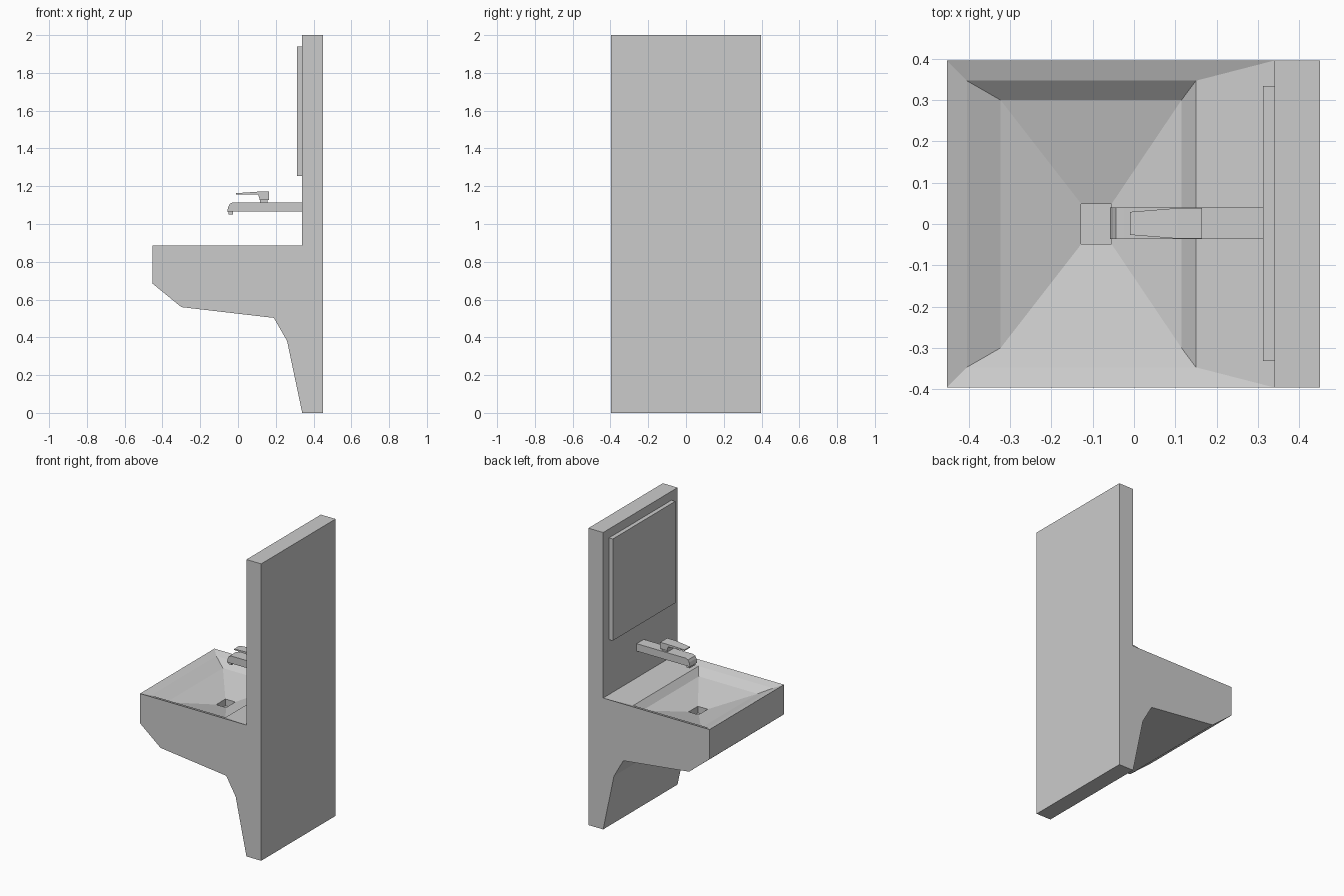
import bpy, bmesh

if "Cube" in bpy.data.objects:
    bpy.data.objects.remove(bpy.data.objects["Cube"])

Y0 = 0.0015   # fittings sit a hair off the centre line


def finish(name, bm):
    bmesh.ops.recalc_face_normals(bm, faces=bm.faces)
    mesh = bpy.data.meshes.new(name)
    bm.to_mesh(mesh)
    bm.free()
    obj = bpy.data.objects.new(name, mesh)
    bpy.context.collection.objects.link(obj)
    return obj


def extrude_profile(bm, pts, y0, y1, skip=()):
    """Extrude an xz outline along y, leaving out the listed side strips."""
    a = [bm.verts.new((x, y0, z)) for x, z in pts]
    b = [bm.verts.new((x, y1, z)) for x, z in pts]
    bm.faces.new(a)
    bm.faces.new(b)
    n = len(pts)
    for i in range(n):
        if i not in skip:
            j = (i + 1) % n
            bm.faces.new((a[i], a[j], b[j], b[i]))
    return a, b


def box(name, x0, x1, y0, y1, z0, z1):
    bm = bmesh.new()
    extrude_profile(bm, [(x0, z0), (x1, z0), (x1, z1), (x0, z1)], y0, y1)
    return finish(name, bm)


# Wall panel, pedestal and basin in one extruded body; basin top left open
body = [(0.45, 0), (0.45, 2), (0.34, 2), (0.34, 0.885), (-0.453, 0.885),
        (-0.453, 0.685), (-0.30, 0.56), (0.19, 0.503), (0.26, 0.38), (0.34, 0)]
bm = bmesh.new()
a, b = extrude_profile(bm, body, -0.396, 0.396, skip=(3,))

# Sunken bowl: rings step from the rim down to the square drain
ring = [a[4], a[3], b[3], b[4]]
for x0, x1, hy, z in [(-0.405, 0.15, 0.347, 0.867), (-0.323, 0.115, 0.30, 0.825),
                      (-0.128, -0.054, 0.049, 0.765), (-0.128, -0.054, 0.049, 0.72)]:
    new = [bm.verts.new(p) for p in
           ((x0, -hy, z), (x1, -hy, z), (x1, hy, z), (x0, hy, z))]
    for i in range(4):
        j = (i + 1) % 4
        bm.faces.new((ring[i], ring[j], new[j], new[i]))
    ring = new
bm.faces.new(ring)
finish("basin_and_wall_panel", bm)

# Mirror panel on the wall
box("mirror_panel", 0.312, 0.34, -0.332, 0.334, 1.255, 1.94)

# Tap spout with rounded nose, and its outlet
bm = bmesh.new()
extrude_profile(bm, [(0.34, 1.065), (0.34, 1.115), (-0.025, 1.115), (-0.043, 1.108),
                     (-0.051, 1.092), (-0.058, 1.065)], Y0 - 0.038, Y0 + 0.038)
finish("tap_spout", bm)
box("tap_outlet", -0.05, -0.027, Y0 - 0.03, Y0 + 0.03, 1.05, 1.065)

# Tap handle: stem and tapered lever
box("handle_stem", 0.117, 0.157, Y0 - 0.028, Y0 + 0.028, 1.115, 1.13)
bm = bmesh.new()
extrude_profile(bm, [(-0.01, 1.156), (-0.01, 1.163), (0.105, 1.171), (0.165, 1.171),
                     (0.165, 1.128), (0.115, 1.128), (0.107, 1.155)],
                Y0 - 0.037, Y0 + 0.037)
for v in bm.verts:
    if v.co.x < 0:
        v.co.y = Y0 + (v.co.y - Y0) * 0.75
finish("handle_lever", bm)
